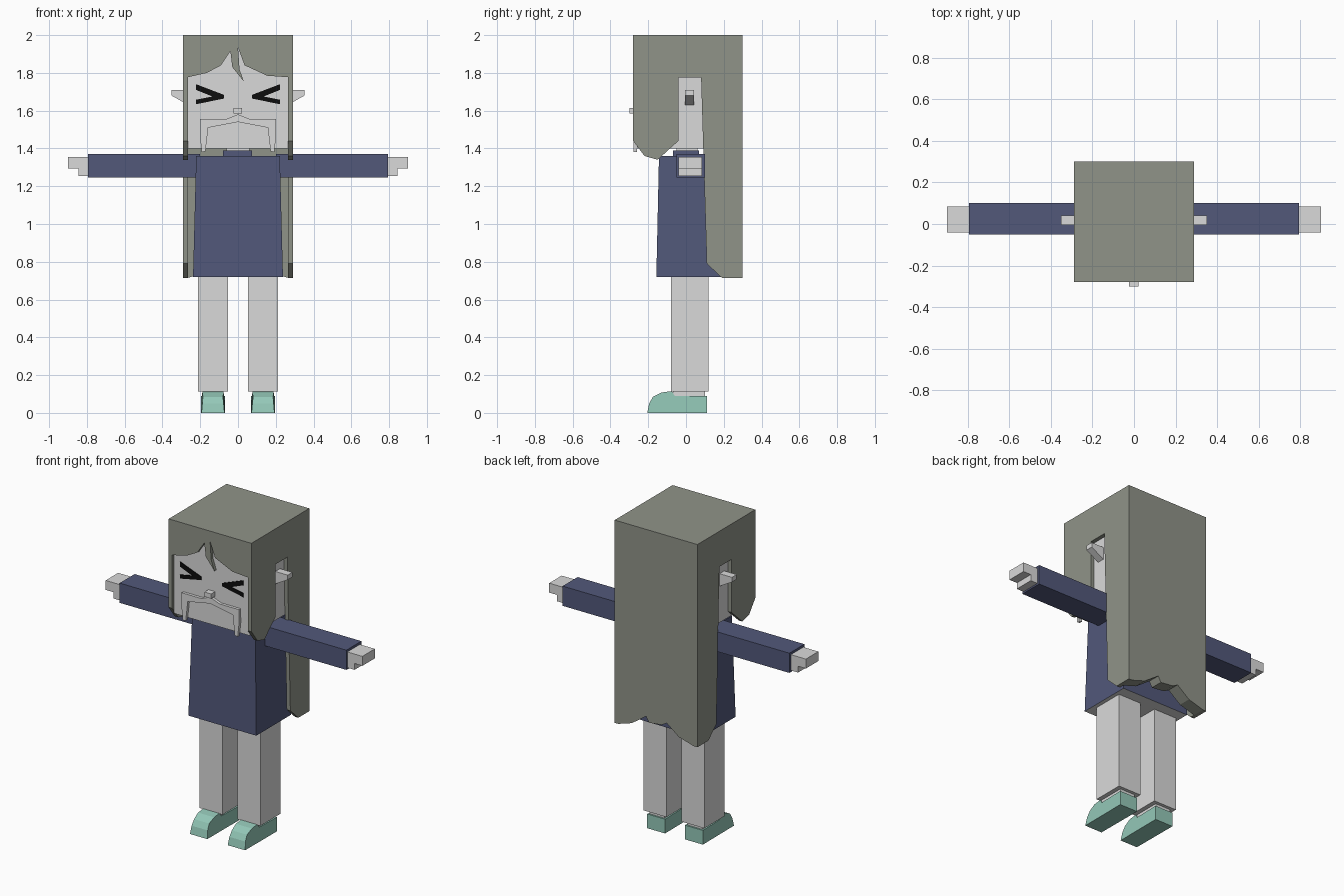
import bpy, bmesh

cube = bpy.data.objects.get("Cube")
if cube:
    bpy.data.objects.remove(cube, do_unlink=True)


def material(name, *rgb):
    m = bpy.data.materials.new(name)
    m.use_nodes = True
    m.diffuse_color = (*rgb, 1)
    m.node_tree.nodes["Principled BSDF"].inputs["Base Color"].default_value = (*rgb, 1)
    return m


HAIR = material("grey hair", 0.28, 0.295, 0.25)
SKIN = material("pale skin", 0.7, 0.7, 0.7)
NAVY = material("navy cloth", 0.084, 0.098, 0.195)
TEAL = material("teal shoe", 0.296, 0.58, 0.48)
BLACK = material("black eye", 0.004, 0.004, 0.004)


def finish(name, bm, mat):
    bmesh.ops.recalc_face_normals(bm, faces=bm.faces[:])
    me = bpy.data.meshes.new(name)
    bm.to_mesh(me)
    bm.free()
    me.materials.append(mat)
    ob = bpy.data.objects.new(name, me)
    bpy.context.scene.collection.objects.link(ob)
    return ob


def prism(name, mat, pts, axis, lo, hi, side=1):
    """Extrude a profile: (x, z) points along y, or (y, z) points along x."""
    bm = bmesh.new()
    rings = []
    for d in (lo, hi):
        rings.append([bm.verts.new((side * d, a, z) if axis == "x" else (side * a, d, z))
                      for a, z in pts])
    bm.faces.new(rings[0])
    bm.faces.new(rings[1][::-1])
    n = len(pts)
    for i in range(n):
        j = (i + 1) % n
        bm.faces.new((rings[0][i], rings[0][j], rings[1][j], rings[1][i]))
    return finish(name, bm, mat)


def box(name, mat, x, y, z, side=1):
    return prism(name, mat, [(y[0], z[0]), (y[1], z[0]), (y[1], z[1]), (y[0], z[1])],
                 "x", x[0], x[1], side)


# Head, nose and neck
box("head", SKIN, (-0.265, 0.265), (-0.26, 0.22), (1.4, 1.96))
box("nose", SKIN, (-0.025, 0.022), (-0.3, -0.26), (1.585, 1.615))
box("neck", SKIN, (-0.06, 0.06), (-0.05, 0.06), (1.36, 1.4))

# Moustache with long drooping ends
half = [(0.065, 1.555), (0.2, 1.555), (0.202, 1.47), (0.192, 1.38), (0.172, 1.385), (0.158, 1.51)]
prism("moustache", SKIN, [(0, 1.58)] + half + [(0, 1.54)] + [(-x, z) for x, z in half[::-1]],
      "y", -0.278, -0.26)

# Hair cap, jagged fringe and ragged back
box("hair_top", HAIR, (-0.265, 0.265), (-0.26, 0.22), (1.96, 2))
fringe = [(-0.265, 1.777), (-0.165, 1.8), (-0.09, 1.84), (-0.04, 1.915), (-0.03, 1.83),
          (0.03, 1.755), (0.008, 1.82), (0, 1.935), (0.035, 1.84), (0.155, 1.785),
          (0.265, 1.777), (0.265, 2), (-0.265, 2)]
prism("hair_fringe", HAIR, fringe, "y", -0.28, -0.26)
ragged = [(-0.265, 0.715), (-0.16, 0.745), (-0.075, 0.81), (-0.04, 0.79), (0.05, 0.78),
          (0.07, 0.815), (0.17, 0.745), (0.265, 0.715), (0.265, 2), (-0.265, 2)]
prism("hair_back", HAIR, ragged, "y", 0.22, 0.3)

# Side hair: front lock, ear slot and long back strip
lock = [(-0.28, 2), (-0.28, 1.44), (-0.22, 1.36), (-0.15, 1.34), (-0.04, 1.44), (-0.04, 1.775),
        (0.08, 1.775), (0.11, 0.79), (0.19, 0.715), (0.3, 0.715), (0.3, 2)]
ear = [(0.255, 1.71), (0.352, 1.71), (0.352, 1.68), (0.255, 1.625)]
hand = [(0.79, 1.255), (0.845, 1.255), (0.845, 1.295), (0.9, 1.295), (0.9, 1.355), (0.79, 1.355)]


def shoe(name, side):
    # Rounded toe profile, narrower at the top and at the tip
    ob = prism(name, TEAL, [(0.11, 0), (0.11, 0.09), (-0.06, 0.09), (-0.075, 0.115),
                            (-0.13, 0.108), (-0.175, 0.085), (-0.195, 0.05), (-0.205, 0)],
               "x", 0.065, 0.2, side)
    mid = side * 0.1325
    for v in ob.data.vertices:
        taper = 1 - 1.5 * v.co.z if v.co.y < 0 else 0.93
        if v.co.y < -0.15:
            taper *= 0.9
        v.co.x = mid + (v.co.x - mid) * taper


for side, tag in ((1, "left"), (-1, "right")):
    prism("hair_side_" + tag, HAIR, lock, "x", 0.265, 0.29, side)
    prism("ear_" + tag, SKIN, ear, "y", -0.005, 0.042, side)

    # Squeezed-shut eyes, each a thin chevron
    chevron = [(0.222, 1.74), (0.075, 1.684), (0.075, 1.664), (0.222, 1.634),
               (0.222, 1.658), (0.135, 1.675), (0.222, 1.71)]
    prism("eye_" + tag, BLACK, chevron, "y", -0.265, -0.259, side)

    # Arms and hands
    box("sleeve_" + tag, NAVY, (0.2, 0.795), (-0.05, 0.1), (1.245, 1.37), side)
    prism("hand_" + tag, SKIN, hand, "y", -0.04, 0.085, side)

    # Legs and shoes
    box("leg_" + tag, SKIN, (0.052, 0.213), (-0.08, 0.12), (0.112, 0.725), side)
    box("ankle_" + tag, SKIN, (0.08, 0.185), (-0.068, 0.1), (0.08, 0.112), side)
    shoe("shoe_" + tag, side)

# Tapered dress with a pale underside, and its collar
dress = box("dress", NAVY, (-0.238, 0.238), (-0.157, 0.19), (0.72, 1.36))
for v in dress.data.vertices:
    if v.co.z > 1:
        v.co.x *= 0.93
        v.co.y = 0.017 + (v.co.y - 0.017) * 0.92
dress.data.materials.append(SKIN)
for f in dress.data.polygons:
    f.material_index = int(f.normal.z < -0.9)
box("collar", NAVY, (-0.08, 0.075), (-0.07, 0.07), (1.36, 1.388))
